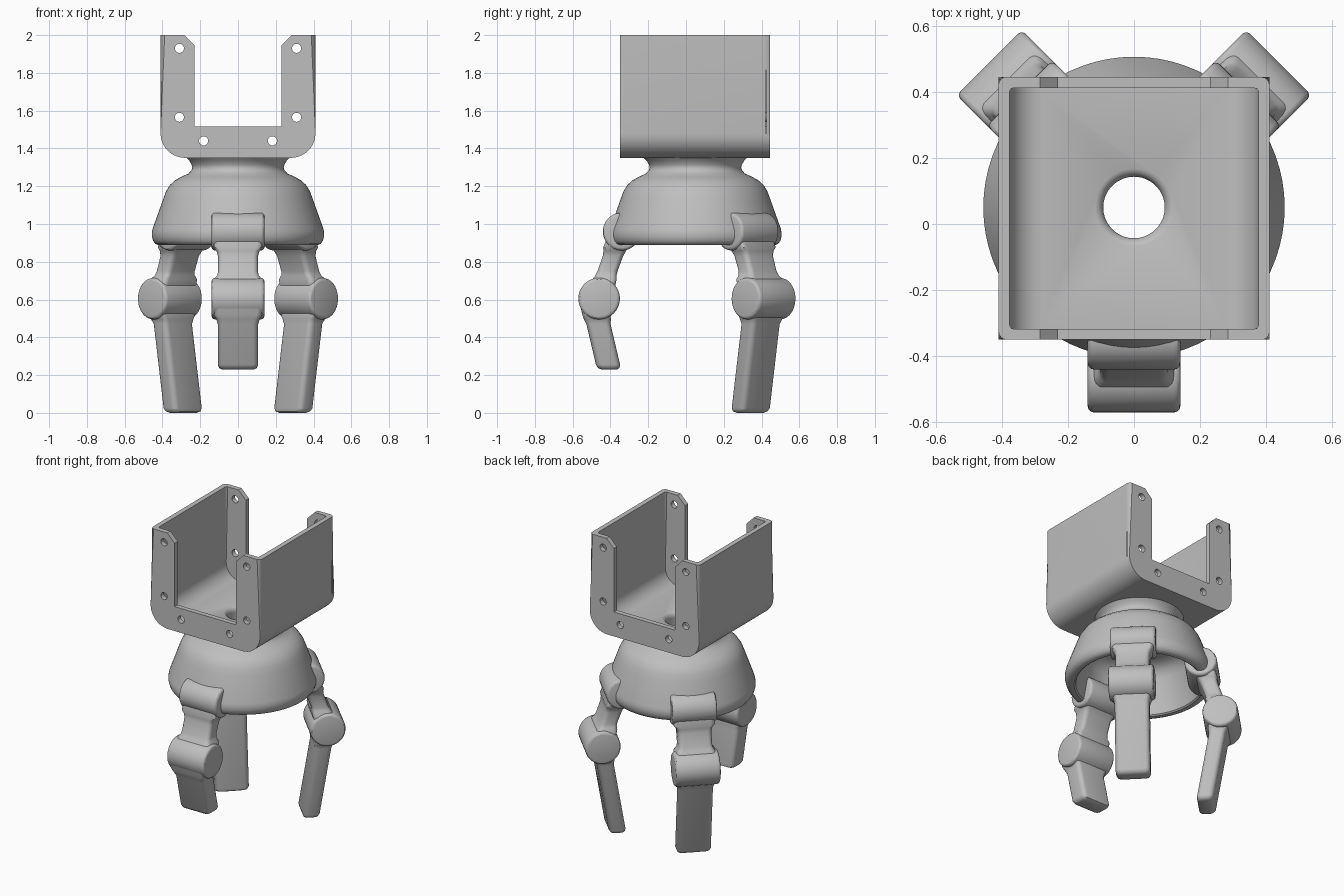
import bpy, bmesh
from math import sin, cos, pi, radians
from mathutils import Matrix, Vector

cube = bpy.data.objects.get("Cube")
if cube:
    bpy.data.objects.remove(cube, do_unlink=True)

grey = bpy.data.materials.new("plain_grey")
grey.use_nodes = True
grey.diffuse_color = (0.52, 0.52, 0.52, 1)
grey.node_tree.nodes["Principled BSDF"].inputs["Base Color"].default_value = grey.diffuse_color

AXIS_Y = 0.05  # centre line of the bell and fingers


def make(name, bm, matrix=None):
    bmesh.ops.recalc_face_normals(bm, faces=bm.faces)
    mesh = bpy.data.meshes.new(name)
    bm.to_mesh(mesh)
    bm.free()
    mesh.materials.append(grey)
    if matrix:
        mesh.transform(matrix)
    obj = bpy.data.objects.new(name, mesh)
    bpy.context.collection.objects.link(obj)
    return obj


def smooth(obj, angle=35):
    bpy.ops.object.select_all(action="DESELECT")
    obj.select_set(True)
    bpy.context.view_layer.objects.active = obj
    bpy.ops.object.shade_smooth_by_angle(angle=radians(angle))


def skin(bm, rings, closed=False):
    """Join rings of equal length with quads; cap the ends unless closed."""
    loops = [[bm.verts.new(p) for p in ring] for ring in rings]
    pairs = list(zip(loops, loops[1:]))
    if closed:
        pairs.append((loops[-1], loops[0]))
    for a, b in pairs:
        for i in range(len(a)):
            j = (i + 1) % len(a)
            bm.faces.new((a[i], a[j], b[j], b[i]))
    if not closed:
        bm.faces.new(loops[0])
        bm.faces.new(loops[-1])


def prism(points, y0, y1):
    bm = bmesh.new()
    skin(bm, [[(x, y, z) for x, z in points] for y in (y0, y1)])
    return bm


def lathe(profile, closed, steps=72):
    bm = bmesh.new()
    turn = [2 * pi * i / steps for i in range(steps)]
    skin(bm, [[(r * cos(a), AXIS_Y + r * sin(a), z) for a in turn] for r, z in profile], closed)
    return bm


def u_outline(half, bottom, top, radius, steps=10):
    arc = [(half - radius + radius * sin(a), bottom + radius - radius * cos(a))
           for a in (pi / 2 * i / steps for i in range(steps + 1))]
    right = arc + [(half, top)]
    return right + [(-x, z) for x, z in reversed(right)]


def bevel_ends(bm, axis, width, segments):
    edges = [e for e in bm.edges if abs(e.verts[0].co[axis] - e.verts[1].co[axis]) < 1e-5]
    bmesh.ops.bevel(bm, geom=edges, offset=width, segments=segments, profile=0.5, affect="EDGES")


def cut(target, cutter):
    cutter.hide_render = True
    mod = target.modifiers.new("cut", "BOOLEAN")
    mod.operation = "DIFFERENCE"
    mod.solver = "EXACT"
    mod.object = cutter
    bpy.context.view_layer.objects.active = target
    bpy.ops.object.modifier_apply(modifier=mod.name)
    bpy.data.objects.remove(cutter, do_unlink=True)


# Mounting bracket: rounded channel, hollowed and notched at front and back
bm = prism(u_outline(0.41, 1.35, 2.1, 0.13), -0.35, 0.445)
bevel_ends(bm, 1, 0.025, 4)
bracket = make("mounting_bracket", bm)

bm = prism(u_outline(0.377, 1.385, 2.2, 0.1), -0.317, 0.412)
bevel_ends(bm, 1, 0.015, 3)
cut(bracket, make("hollow_cutter", bm))

half_notch = [(0.23, 1.515), (0.23, 1.945), (0.285, 2.0), (0.6, 2.0), (0.6, 2.3)]
notch = half_notch + [(-x, z) for x, z in reversed(half_notch)]
cut(bracket, make("notch_cutter", prism(notch, -0.6, 0.6)))

# Screw holes and the central bore with its rounded lip
for x, z in ((0.31, 1.93), (0.31, 1.565), (0.182, 1.44)):
    for side in (-1, 1):
        hole = [(side * x + 0.024 * cos(pi * i / 12), z + 0.024 * sin(pi * i / 12))
                for i in range(24)]
        cut(bracket, make("screw_cutter", prism(hole, -0.6, 0.6)))
bore = [(0.093, 1.3), (0.093, 1.355), (0.097, 1.369), (0.106, 1.38), (0.12, 1.386), (0.12, 1.42)]
cut(bracket, make("bore_cutter", lathe(bore, False)))
smooth(bracket)

# Hollow bell-shaped palm with a flared neck
outer = [(0.275, 1.352), (0.258, 1.335), (0.246, 1.315), (0.242, 1.3), (0.246, 1.285),
         (0.262, 1.267), (0.3, 1.25), (0.332, 1.232), (0.36, 1.207), (0.38, 1.175),
         (0.395, 1.135), (0.452, 0.975), (0.456, 0.955), (0.456, 0.935), (0.45, 0.912),
         (0.438, 0.895), (0.42, 0.888)]
inner = [(0.4, 0.888), (0.39, 0.895), (0.385, 0.91), (0.335, 1.11), (0.31, 1.155),
         (0.27, 1.18), (0.22, 1.19), (0.093, 1.19), (0.093, 1.352)]
smooth(make("bell_palm", lathe(outer + inner, True)))


def rounded_ring(r, z, half_w, half_t, radius=0.028):
    """Horizontal rounded rectangle; x is across the finger, -y is outward."""
    radius = min(radius, half_w * 0.9, half_t * 0.9)
    ring = []
    for q, (sx, sy) in enumerate(((1, 1), (-1, 1), (-1, -1), (1, -1))):
        for i in range(5):
            a = pi / 2 * (q + i / 4)
            ring.append((sx * (half_w - radius) + radius * cos(a),
                         -r + sy * (half_t - radius) + radius * sin(a), z))
    return ring


def link(name, sections, place):
    bm = bmesh.new()
    skin(bm, [rounded_ring(*s) for s in sections])
    smooth(make(name, bm, place), 45)


def knuckle(name, r, z, radius, place):
    bm = bmesh.new()
    bmesh.ops.create_cone(bm, cap_ends=True, segments=48, radius1=radius, radius2=radius,
                          depth=0.28, matrix=Matrix.Translation((0, -r, z))
                          @ Matrix.Rotation(pi / 2, 4, "Y"))
    bevel_edges = [e for e in bm.edges if abs(e.verts[0].co.x - e.verts[1].co.x) < 1e-5]
    bmesh.ops.bevel(bm, geom=bevel_edges, offset=0.018, segments=3, profile=0.5, affect="EDGES")
    smooth(make(name, bm, place), 30)


def finger(name, angle, foot_z, foot_r, top_r, half_t):
    place = Matrix.Translation((0, AXIS_Y, 0)) @ Matrix.Rotation(radians(angle), 4, "Z")
    knuckle(name + "_base_knuckle", 0.39, 0.96, 0.1, place)
    knuckle(name + "_middle_knuckle", 0.51, 0.605, 0.11, place)

    # Upper link flares into both knuckles
    upper = [(0.96, 0.13, 0.065), (0.875, 0.128, 0.068), (0.858, 0.114, 0.06),
             (0.83, 0.106, 0.054), (0.75, 0.105, 0.053), (0.728, 0.11, 0.056),
             (0.708, 0.126, 0.064), (0.66, 0.13, 0.07), (0.605, 0.13, 0.07)]
    link(name + "_upper_link", [(0.39 + (0.96 - z) * 0.36, z, w, t) for z, w, t in upper], place)

    # Lower link leans inward to a softly rounded tip
    slope = (top_r - foot_r) / (0.605 - foot_z)
    lower = [(0.605, -0.025), (0.52, -0.022), (0.497, -0.008), (0.47, 0),
             (foot_z + 0.025, 0), (foot_z + 0.008, 0.007), (foot_z, 0.022)]
    link(name + "_lower_link",
         [(foot_r + (z - foot_z) * slope, z, 0.107 - inset, half_t - max(inset, -0.01))
          for z, inset in lower], place)


finger("front_finger", 0, 0.23, 0.457, 0.545, 0.064)
finger("back_left_finger", 135, 0.0, 0.41, 0.51, 0.052)
finger("back_right_finger", -135, 0.0, 0.41, 0.51, 0.052)
